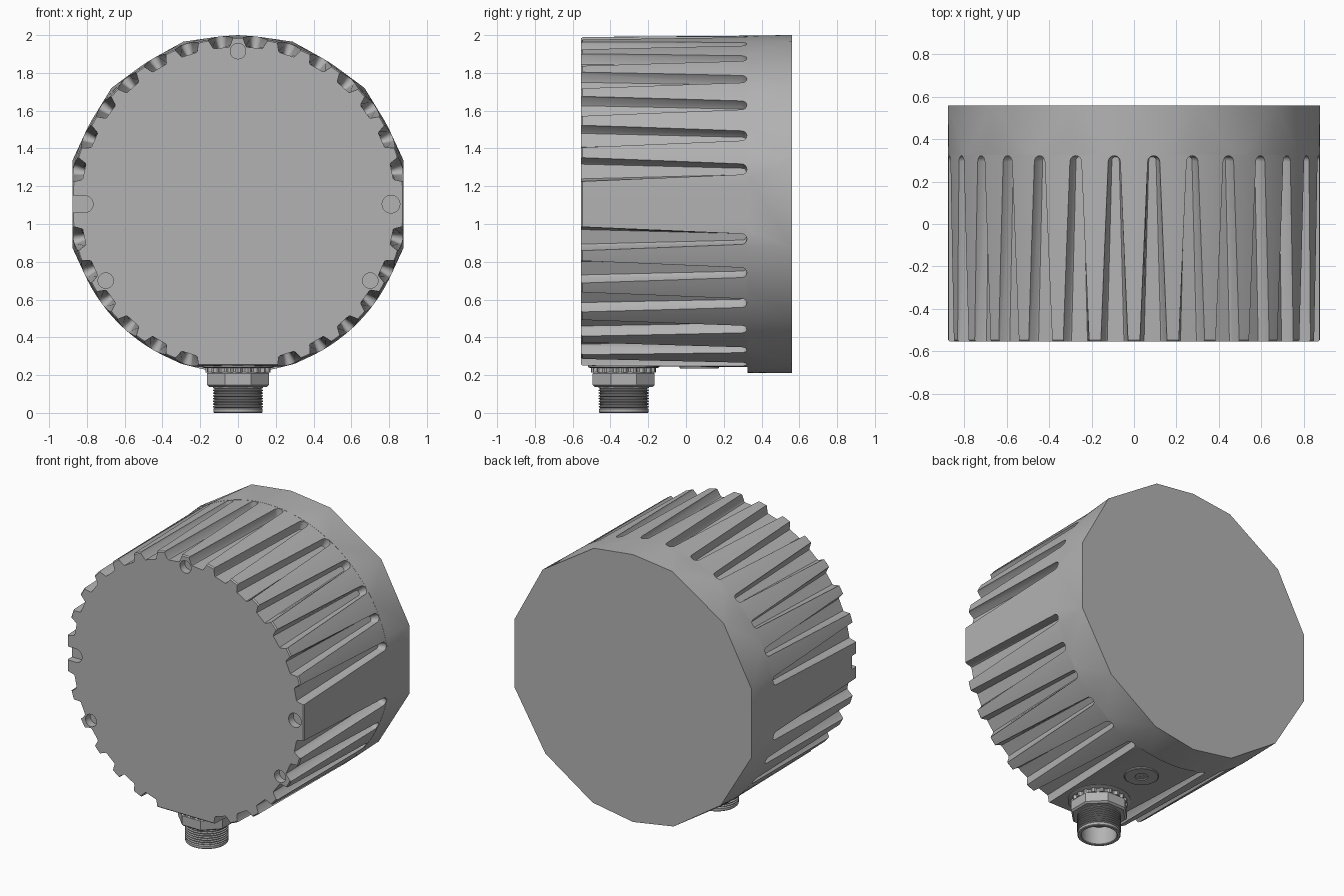
import bpy, bmesh
from math import sin, cos, pi, radians
from mathutils import Matrix, Vector

if "Cube" in bpy.data.objects:
    bpy.data.objects.remove(bpy.data.objects["Cube"])

CZ = 1.105       # height of the housing axis
FRONT, SPLIT, BACK = -0.555, 0.328, 0.56

grey = bpy.data.materials.new("housing grey")
grey.use_nodes = True
grey.diffuse_color = (0.45, 0.45, 0.45, 1)
grey.node_tree.nodes["Principled BSDF"].inputs["Base Color"].default_value = (0.45, 0.45, 0.45, 1)


def make(name, bm):
    bmesh.ops.recalc_face_normals(bm, faces=bm.faces)
    mesh = bpy.data.meshes.new(name)
    bm.to_mesh(mesh)
    bm.free()
    mesh.materials.append(grey)
    ob = bpy.data.objects.new(name, mesh)
    bpy.context.collection.objects.link(ob)
    return ob


def smooth(ob, angle=25):
    bpy.ops.object.select_all(action='DESELECT')
    ob.select_set(True)
    bpy.context.view_layer.objects.active = ob
    bpy.ops.object.shade_smooth_by_angle(angle=radians(angle))


def loft(bm, rings, closed=False):
    """Skin a list of equal point rings, capping the ends unless closed."""
    loops = [[bm.verts.new(p) for p in r] for r in rings]
    n = len(loops[0])
    pairs = list(zip(loops, loops[1:])) + ([(loops[-1], loops[0])] if closed else [])
    for a, b in pairs:
        for i in range(n):
            j = (i + 1) % n
            bm.faces.new((a[i], a[j], b[j], b[i]))
    if not closed:
        bm.faces.new(loops[0])
        bm.faces.new(loops[-1])


def housing_ring(y, r, floor, inset=0.0):
    """Circle about the axis with flats on both sides and underneath."""
    pts = []
    for i in range(120):
        a = 2 * pi * i / 120
        x = max(-0.877 + inset, min(0.877 - inset, r * sin(a)))
        pts.append((x, y, max(floor, CZ + r * cos(a))))
    return pts


def lathe(name, profile, x, y, sides=48):
    """Revolve (radius, z) points about a vertical axis."""
    bm = bmesh.new()
    loft(bm, [[(x + r * cos(2 * pi * i / sides), y + r * sin(2 * pi * i / sides), z)
               for i in range(sides)] for r, z in profile])
    ob = make(name, bm)
    smooth(ob, 35)
    return ob


# Ribbed front housing
bm = bmesh.new()
loft(bm, [housing_ring(FRONT, 0.878, 0.257, 0.007),
          housing_ring(FRONT + 0.008, 0.885, 0.25),
          housing_ring(SPLIT, 0.892, 0.242)])
body = make("ribbed_housing", bm)

# Cutter: tapered round-ended grooves around the rim
cut = bmesh.new()


def groove_outline(scale, z):
    w0, w1, end = 0.066 * scale, 0.028 * scale, 0.322 - 0.012 * (1 - scale)
    pts = [(w0, FRONT - 0.05, z)]
    pts += [(w1 * cos(a), end - w1 + w1 * sin(a), z) for a in (pi * i / 8 for i in range(9))]
    return pts + [(-w0, FRONT - 0.05, z)]


for k in range(30):
    deg = 6 + 12 * k
    if deg in (90, 174, 186, 270):
        continue
    turn = Matrix.Translation((0, 0, CZ)) @ Matrix.Rotation(radians(deg), 4, 'Y')
    loft(cut, [[turn @ Vector(p) for p in groove_outline(s, z)]
               for s, z in ((0.62, 0.832), (0.72, 0.838), (1.0, 0.875), (1.1, 0.95))])

# Cutter: round screw pockets and the open slot on the front face
for x, z, r in ((0, 1.915, 0.041), (-0.7, 0.7, 0.041), (0.7, 0.7, 0.041), (0.81, CZ, 0.047)):
    loft(cut, [[(x + r * cos(2 * pi * i / 24), y, z + r * sin(2 * pi * i / 24))
                for i in range(24)] for y in (FRONT - 0.05, FRONT + 0.05)])
arc = [(-0.812 + 0.045 * cos(a), CZ + 0.045 * sin(a)) for a in (pi * i / 10 - pi / 2 for i in range(11))]
slot = arc + [(-0.95, CZ + 0.045), (-0.95, CZ - 0.045)]
loft(cut, [[(x, y, z) for x, z in slot] for y in (FRONT - 0.05, FRONT + 0.05)])

cutter = make("groove_cutter", cut)
cutter.hide_render = True
mod = body.modifiers.new("grooves", 'BOOLEAN')
mod.object, mod.operation, mod.solver = cutter, 'DIFFERENCE', 'EXACT'
bpy.context.view_layer.objects.active = body
bpy.ops.object.modifier_apply(modifier=mod.name)
bpy.data.objects.remove(cutter)
smooth(body)

# Rear cap: round rim blending into a coarse polygon
half = [(0.29, 0.86), (0.67, 0.615), (0.877, 0.23), (0.877, -0.23), (0.65, -0.61), (0.3, -0.845)]
outline = [(0, 0.895), (0, -0.895)] + [(s * x, z) for x, z in half for s in (1, -1)]
bm = bmesh.new()
for p in housing_ring(SPLIT - 0.002, 0.893, 0) + [(x, BACK, CZ + z) for x, z in outline]:
    bm.verts.new(p)
bmesh.ops.convex_hull(bm, input=bm.verts)
bmesh.ops.dissolve_limit(bm, angle_limit=radians(0.5), verts=bm.verts, edges=bm.edges)
smooth(make("rear_cap", bm), 20)

# Cable connector: seat, toothed washer, nut and hollow threaded barrel
CY = -0.33
lathe("connector_seat", [(0.19, 0.27), (0.19, 0.243), (0.18, 0.238), (0.1, 0.238)], 0, CY)

bm = bmesh.new()
teeth = [0.172 if i % 4 < 2 else 0.158 for i in range(80)]
loft(bm, [[(r * cos(2 * pi * i / 80), CY + r * sin(2 * pi * i / 80), z) for i, r in enumerate(teeth)]
          for z in (0.24, 0.213)])
make("toothed_washer", bm)

bm = bmesh.new()
loft(bm, [[(r * cos(pi * (i + 0.5) / 4), CY + r * sin(pi * (i + 0.5) / 4), z) for i in range(8)]
          for r, z in ((0.168, 0.217), (0.178, 0.209), (0.178, 0.148), (0.166, 0.138))])
make("connector_nut", bm)

thread = [(0.1, 0.15), (0.124, 0.15)]
for i in range(8):
    top = 0.14 - i * 0.0145
    thread += [(0.124, top), (0.133, top - 0.004), (0.133, top - 0.008), (0.124, top - 0.012)]
thread += [(0.131, 0.02), (0.131, 0.004), (0.127, 0), (0.111, 0), (0.108, 0.004), (0.108, 0.12)]
lathe("threaded_barrel", thread, 0, CY)

# Round vent plug underneath
lathe("vent_plug", [(0.105, 0.26), (0.105, 0.238), (0.1, 0.234), (0.04, 0.234),
                    (0.036, 0.239), (0.016, 0.239), (0.014, 0.243)], 0, 0.07)
